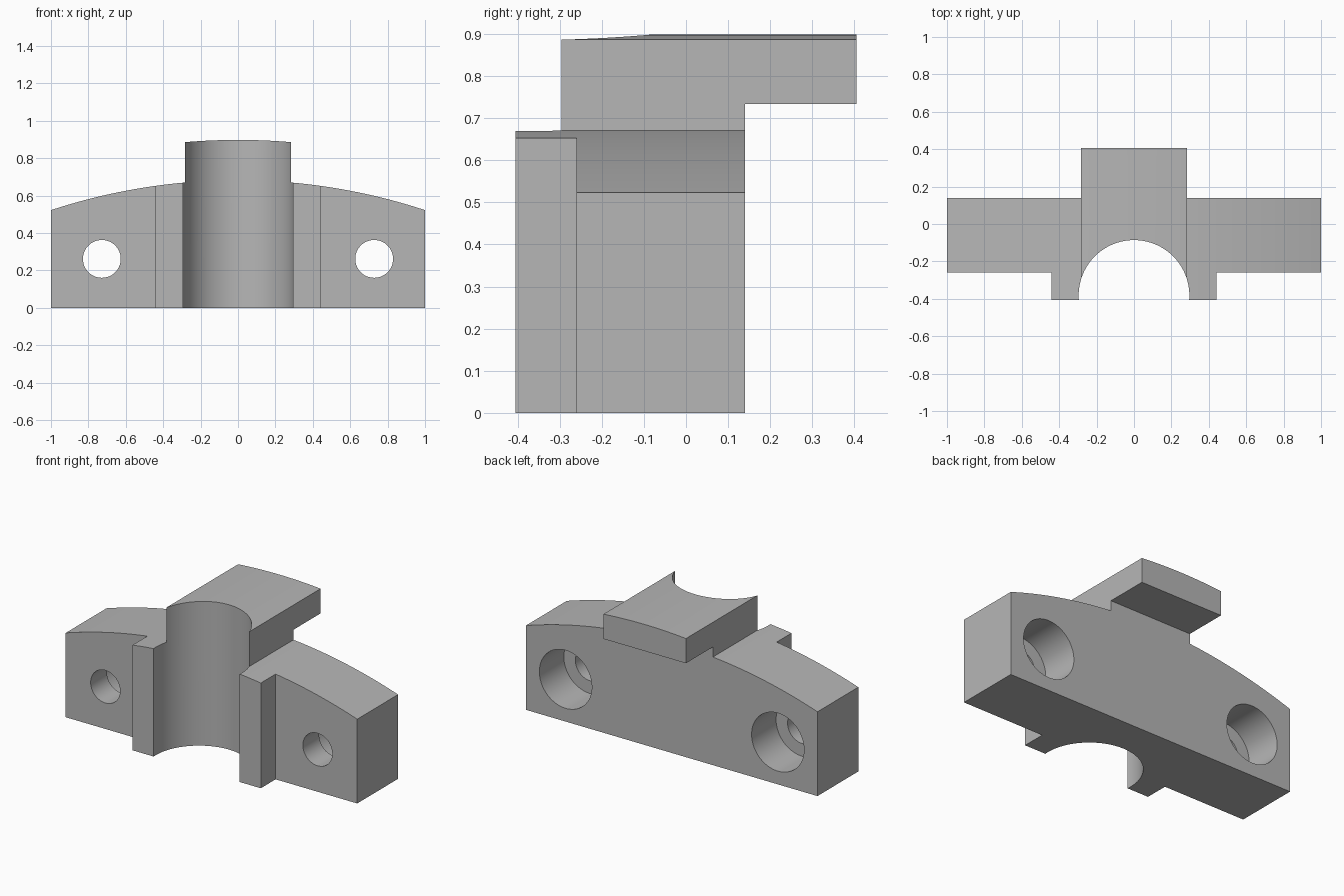
import bpy
import math

cube = bpy.data.objects.get("Cube")
if cube:
    bpy.data.objects.remove(cube)

grey = bpy.data.materials.new("plain grey")
grey.use_nodes = True
colour = (0.47, 0.47, 0.47, 1)
grey.diffuse_color = colour
grey.node_tree.nodes["Principled BSDF"].inputs["Base Color"].default_value = colour

ARC_CENTRE = -2.517
BODY_RADIUS, PAD_RADIUS = 3.2, 3.415
PAD_HALF, BACK = 0.283, 0.14


def arc(radius, x0, x1, steps):
    """Points of a shallow crown in the xz plane."""
    xs = [x0 + (x1 - x0) * i / steps for i in range(steps + 1)]
    return [(x, ARC_CENTRE + math.sqrt(radius ** 2 - x * x)) for x in xs]


def extrude_y(name, profile, y0, y1):
    """Prism from an xz outline."""
    n = len(profile)
    verts = [(x, y, z) for y in (y0, y1) for x, z in profile]
    faces = [tuple(range(n)), tuple(reversed(range(n, 2 * n)))]
    faces += [(i, i + n, (i + 1) % n + n, (i + 1) % n) for i in range(n)]
    mesh = bpy.data.meshes.new(name)
    mesh.from_pydata(verts, [], faces)
    obj = bpy.data.objects.new(name, mesh)
    bpy.context.collection.objects.link(obj)
    bpy.context.view_layer.objects.active = obj
    bpy.ops.object.select_all(action='DESELECT')
    obj.select_set(True)
    bpy.ops.object.mode_set(mode='EDIT')
    bpy.ops.mesh.select_all(action='SELECT')
    bpy.ops.mesh.normals_make_consistent(inside=False)
    bpy.ops.object.mode_set(mode='OBJECT')
    return obj


def box(name, x0, x1, y0, y1, z0, z1):
    return extrude_y(name, [(x0, z0), (x1, z0), (x1, z1), (x0, z1)], y0, y1)


def cylinder(name, radius, depth, location, along_y=False):
    bpy.ops.mesh.primitive_cylinder_add(
        vertices=96, radius=radius, depth=depth, location=location,
        rotation=(math.pi / 2 if along_y else 0, 0, 0))
    obj = bpy.context.object
    obj.name = name
    return obj


# Full front outline, crowned wings with a raised crowned pad
outline = [(-1, 0), (1, 0)]
outline += arc(BODY_RADIUS, 1, PAD_HALF, 16)
outline += arc(PAD_RADIUS, PAD_HALF, -PAD_HALF, 16)
outline += arc(BODY_RADIUS, -PAD_HALF, -1, 16)
bracket = extrude_y("clamp_bracket", outline, -0.405, 0.405)
bracket.data.materials.append(grey)

# Space beneath the overhanging pad, and the half-round shaft channel
cutters = [
    box("overhang_cutter", -2, 2, BACK, 1, -1, 0.733),
    cylinder("channel_cutter", 0.296, 4, (0, -0.382, 0)),
]
# Wing fronts set back from the channel lips, and counterbored bolt holes
for side in (-1, 1):
    x0, x1 = sorted((side * 0.44, side * 2))
    x = side * 0.728
    cutters += [
        box("wing_cutter", x0, x1, -1, -0.26, -1, 2),
        cylinder("bolt_cutter", 0.101, 3, (x, 0, 0.262), True),
        cylinder("counterbore_cutter", 0.18, 1, (x, 0.4, 0.262), True),
    ]

for cutter in cutters:
    cutter.hide_render = True
    mod = bracket.modifiers.new(cutter.name, 'BOOLEAN')
    mod.operation = 'DIFFERENCE'
    mod.solver = 'EXACT'
    mod.object = cutter

# Bake the cuts and drop the cutters
bpy.context.view_layer.update()
graph = bpy.context.evaluated_depsgraph_get()
finished = bpy.data.meshes.new_from_object(bracket.evaluated_get(graph))
bracket.modifiers.clear()
bracket.data = finished
for cutter in cutters:
    bpy.data.objects.remove(cutter)
finished.materials.clear()
finished.materials.append(grey)
for face in finished.polygons:
    face.material_index = 0

bpy.ops.object.select_all(action='DESELECT')
bracket.select_set(True)
bpy.context.view_layer.objects.active = bracket
bpy.ops.object.shade_smooth_by_angle(angle=math.radians(25))
